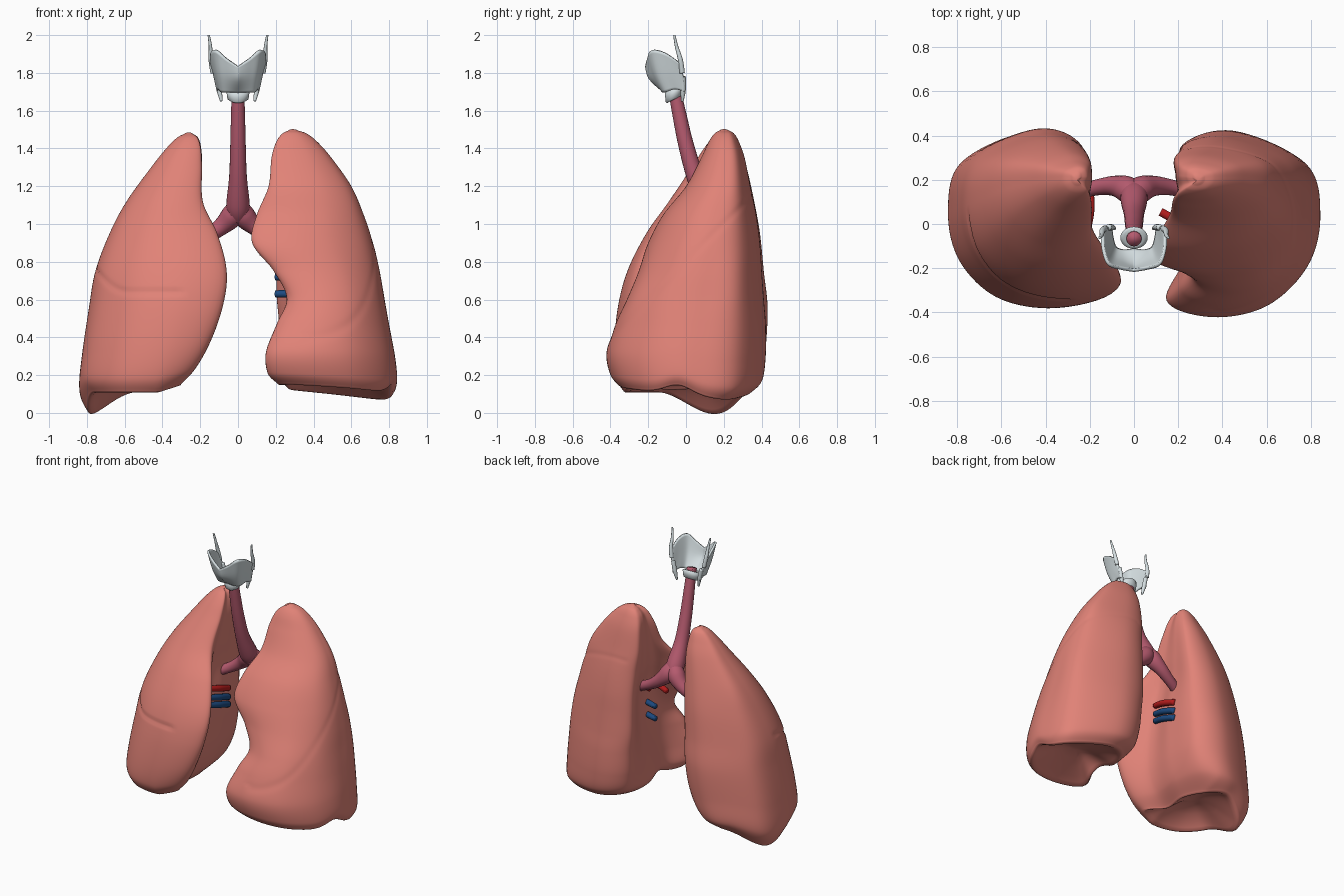
import bpy, bmesh, math
from mathutils import Vector

if "Cube" in bpy.data.objects:
    bpy.data.objects.remove(bpy.data.objects["Cube"])


def material(name, rgb):
    m = bpy.data.materials.new(name)
    m.diffuse_color = (*rgb, 1)
    m.use_nodes = True
    m.node_tree.nodes["Principled BSDF"].inputs["Base Color"].default_value = m.diffuse_color
    return m


LUNG = material("lung_pink", (0.75, 0.225, 0.185))
AIRWAY = material("airway_mauve", (0.47, 0.105, 0.16))
CARTILAGE = material("cartilage_grey", (0.67, 0.74, 0.76))
RED = material("artery_red", (0.47, 0.012, 0.012))
BLUE = material("vein_blue", (0.012, 0.07, 0.22))


def spline(pts, steps, closed=False):
    """Catmull-Rom through tuples of any length."""
    n = len(pts)
    at = (lambda i: pts[i % n]) if closed else (lambda i: pts[max(0, min(n - 1, i))])
    out = []
    for i in range(n if closed else n - 1):
        for s in range(steps):
            t = s / steps
            out.append(tuple(
                0.5 * (2 * b + (c - a) * t + (2 * a - 5 * b + 4 * c - d) * t * t
                       + (3 * b - a - 3 * c + d) * t ** 3)
                for a, b, c, d in zip(at(i - 1), at(i), at(i + 1), at(i + 2))))
    if not closed:
        out.append(tuple(pts[-1]))
    return out


def finish(name, bm, mat):
    bmesh.ops.recalc_face_normals(bm, faces=bm.faces)
    for f in bm.faces:
        f.smooth = True
    me = bpy.data.meshes.new(name)
    bm.to_mesh(me)
    bm.free()
    me.materials.append(mat)
    ob = bpy.data.objects.new(name, me)
    bpy.context.collection.objects.link(ob)
    return ob


def loft(name, rings, mat):
    bm = bmesh.new()
    vs = [[bm.verts.new(p) for p in r] for r in rings]
    n = len(vs[0])
    for a, b in zip(vs, vs[1:]):
        for i in range(n):
            j = (i + 1) % n
            bm.faces.new((a[i], a[j], b[j], b[i]))
    bm.faces.new(vs[0])
    bm.faces.new(vs[-1])
    return finish(name, bm, mat)


def tube(name, path, mat, sides=20, steps=8):
    """Path points are (x, y, z, radius)."""
    pts = spline(path, steps)
    rings = []
    for i, p in enumerate(pts):
        a, b = pts[max(0, i - 1)], pts[min(len(pts) - 1, i + 1)]
        d = (Vector(b[:3]) - Vector(a[:3])).normalized()
        ref = Vector((0, 1, 0)) if abs(d.y) < 0.8 else Vector((1, 0, 0))
        u = d.cross(ref).normalized()
        v = d.cross(u)
        rings.append([Vector(p[:3]) + p[3] * (u * math.cos(k * math.tau / sides)
                      + v * math.sin(k * math.tau / sides)) for k in range(sides)])
    return loft(name, rings, mat)


def section(lv):
    """Horizontal slice of a lung: front tip, outer curve, back, hollow inner side."""
    z, xo, xf, xm, xb, yf, yb = lv
    w, h = xo - xf, yb - yf
    ctrl = [(xf, yf + .09 * h), (xf + .3 * w, yf), (xf + .66 * w, yf + .06 * h),
            (xo - .08 * w, yf + .27 * h), (xo, yf + .55 * h), (xo - .09 * w, yf + .83 * h),
            (xb + .4 * (xo - xb), yb), (xb + .06 * w, yf + .91 * h),
            (xm, yf + .62 * h), (xm + .01, yf + .34 * h)]
    return [(x, y, z) for x, y, z in ((x, y, z) for x, y in spline(ctrl, 9, True))]


def lung(name, side, levels, rim, fissure, depth):
    rings = [section(lv) for lv in spline(levels, 13)]

    def shrink(ring, s, dz):
        cx = sum(p[0] for p in ring) / len(ring)
        cy = sum(p[1] for p in ring) / len(ring)
        return [(cx + (x - cx) * s, cy + (y - cy) * s, z + dz) for x, y, z in ring]

    # rounded apex and hollow base
    top, bottom = rings[-1], rings[0]
    rings += [shrink(top, s, dz) for s, dz in ((.75, .004), (.45, .007), (.15, .008))]
    for s, dz in ((.97, -.006), (.92, -.004), (.85, .015), (.72, .05), (.5, .09), (.3, .115), (.08, .12)):
        rings.insert(0, shrink(bottom, s, dz))
    out = []
    for ring in rings:
        cx = sum(p[0] for p in ring) / len(ring)
        cy = sum(p[1] for p in ring) / len(ring)
        new = []
        for x, y, z in ring:
            # uneven lower rim, lowest at the outer back corner
            zz = z + rim(x, y) * max(0, min(1, 1 - z / .75)) ** 2
            # fissure groove on the outer side
            g = math.exp(-(fissure(x, y, zz) / .013) ** 2) if x > cx - .12 else 0
            s = 1 - depth * g
            new.append((side * (cx + (x - cx) * s), cy + (y - cy) * s, zz))
        out.append(new)
    return loft(name, out, LUNG)


def rim_a(x, y):
    d = min(1, math.hypot(x - .78, y - .15) / .3)
    return .115 * d * d * (3 - 2 * d) + .32 * max(0, .42 - x)


def rim_b(x, y):
    return (.07 + .11 * math.hypot(x - .8, y - .25)
            + .05 * math.exp(-((y + .04) / .1) ** 2))


def oblique(x, y, z):
    return (z - .8 - y) * .7


def horizontal(x, y, z):
    return z - .64 - 4 * max(0, x - .58) ** 2 if y < .05 else 1


# lungs: z, outer x, front inner x, mid inner x, back inner x, front y, back y
lung("lung_three_lobes", -1, [
    (.00, .80, .30, .36, .40, -.33, .33), (.10, .84, .23, .28, .30, -.37, .40),
    (.30, .825, .15, .23, .23, -.38, .42), (.55, .79, .08, .21, .20, -.36, .43),
    (.75, .755, .06, .21, .19, -.31, .41), (.95, .68, .11, .22, .19, -.21, .39),
    (1.12, .59, .19, .205, .19, -.09, .36), (1.30, .46, .195, .19, .19, .03, .32),
    (1.40, .38, .20, .195, .20, .095, .285), (1.455, .325, .215, .21, .215, .14, .26),
    (1.477, .285, .24, .238, .24, .175, .235)], rim_a, horizontal, .022)
lung("lung_two_lobes", 1, [
    (.00, .82, .21, .25, .29, -.36, .34), (.08, .842, .16, .23, .23, -.40, .40),
    (.25, .83, .15, .24, .20, -.42, .42), (.45, .80, .21, .26, .19, -.37, .42),
    (.60, .775, .265, .27, .18, -.31, .41), (.75, .75, .19, .27, .175, -.25, .40),
    (.90, .715, .075, .25, .17, -.20, .39), (1.05, .665, .10, .21, .17, -.12, .37),
    (1.20, .60, .165, .19, .165, .0, .34), (1.35, .495, .18, .19, .18, .08, .31),
    (1.435, .42, .205, .205, .205, .12, .28), (1.478, .365, .235, .235, .235, .15, .255),
    (1.494, .32, .265, .265, .265, .175, .23)], rim_b, oblique, .01)

# windpipe and its two branches
tube("windpipe", [(0, -.068, 1.74, .034), (0, -.055, 1.68, .034), (0, -.035, 1.58, .037),
                  (0, .0, 1.42, .041), (0, .05, 1.25, .047), (0, .12, 1.10, .062),
                  (0, .16, 1.03, .05)], AIRWAY)
for s, side in ((-1, "a"), (1, "b")):
    tube("bronchus_" + side, [(0, .12, 1.11, .045), (s * .03, .155, 1.045, .06),
                              (s * .09, .172, .985, .046), (s * .17, .165, .93, .036),
                              (s * .27, .14, .88, .034)], AIRWAY)

# blood vessels at the inner side of each lung
for nm, z, mat in (("artery", .80, RED), ("vein_upper", .735, BLUE), ("vein_lower", .68, BLUE)):
    tube(nm + "_a", [(-.215, -.03, z + .03, .02), (-.20, .07, z, .022),
                     (-.205, .18, z - .04, .021)], mat, 14)
tube("artery_b", [(.12, .055, .85, .019), (.19, .02, .85, .02), (.28, .0, .85, .02)], RED, 14)
tube("artery_back_b", [(.19, .15, .88, .016), (.26, .13, .88, .018), (.3, .12, .88, .018)], RED, 14)
for nm, z in (("vein_upper_b", .72), ("vein_lower_b", .63)):
    tube(nm, [(.20, .07, z, .019), (.26, .05, z, .02), (.33, .03, z, .02)], BLUE, 14)

# larynx shield: rows from bottom to top, middle to back, mirrored
rows = [
    [(0, -.115, 1.70), (.05, -.12, 1.70), (.085, -.105, 1.70), (.10, -.055, 1.715), (.105, -.005, 1.70)],
    [(0, -.19, 1.77), (.055, -.17, 1.78), (.10, -.15, 1.80), (.12, -.085, 1.80), (.125, -.015, 1.79)],
    [(0, -.21, 1.835), (.06, -.2, 1.875), (.115, -.18, 1.92), (.14, -.11, 1.905), (.142, -.03, 1.85)]]
bm = bmesh.new()
grid = []
for r in spline([tuple(c for p in row for c in p) for row in rows], 5):
    half = spline([r[i:i + 3] for i in range(0, 15, 3)], 5)
    full = [(-x, y, z) for x, y, z in reversed(half[1:])] + half
    grid.append([bm.verts.new(p) for p in full])
for a, b in zip(grid, grid[1:]):
    for i in range(len(a) - 1):
        bm.faces.new((a[i], a[i + 1], b[i + 1], b[i]))
shield = finish("larynx_shield", bm, CARTILAGE)
mod = shield.modifiers.new("thickness", 'SOLIDIFY')
mod.thickness = .014
mod.offset = 0

# larynx horns
for s, side in ((-1, "a"), (1, "b")):
    tube("upper_horn_" + side, [(s * .132, -.02, 1.80, .014), (s * .143, -.03, 1.87, .013),
                                (s * .146, -.05, 1.94, .009), (s * .155, -.062, 2.0, .006)],
         CARTILAGE, 12)
    tube("lower_horn_" + side, [(s * .115, -.015, 1.78, .014), (s * .10, -.015, 1.71, .014),
                                (s * .088, -.02, 1.65, .007)], CARTILAGE, 12)

# ring cartilage under the shield, with the windpipe showing inside
loft("ring_cartilage", [[(rx * math.cos(k * math.tau / 32),
                          -.062 + ry * math.sin(k * math.tau / 32),
                          z + .02 * math.sin(k * math.tau / 32)) for k in range(32)]
                        for rx, ry, z in ((.045, .038, 1.66), (.056, .045, 1.665),
                                          (.06, .048, 1.69), (.062, .05, 1.715), (.045, .04, 1.72))],
     CARTILAGE)
